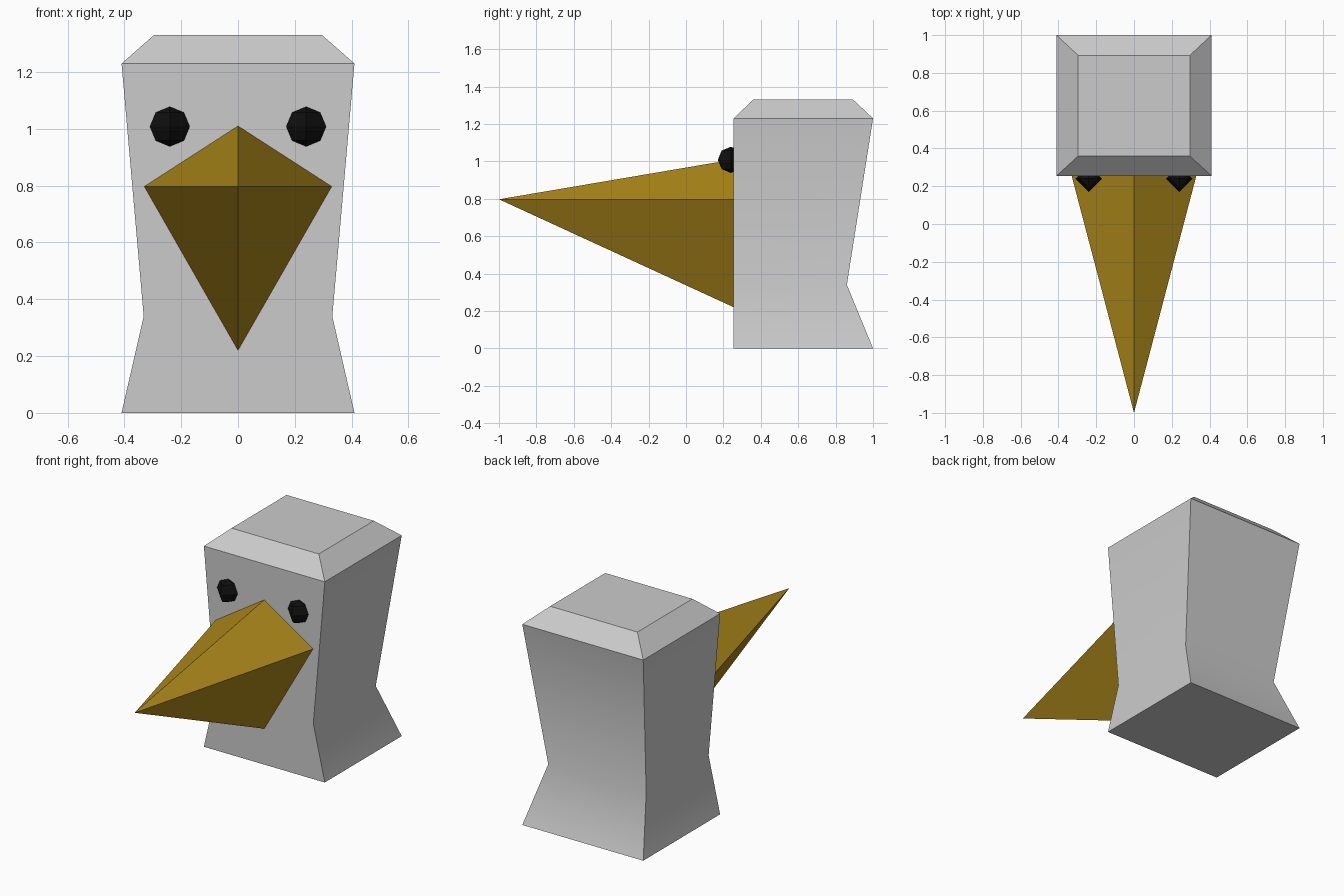
import bpy, bmesh, math

if "Cube" in bpy.data.objects:
    bpy.data.objects.remove(bpy.data.objects["Cube"])


def paint(obj, name, rgb):
    mat = bpy.data.materials.get(name) or bpy.data.materials.new(name)
    mat.diffuse_color = (*rgb, 1)
    mat.use_nodes = True
    mat.node_tree.nodes["Principled BSDF"].inputs["Base Color"].default_value = mat.diffuse_color
    obj.data.materials.append(mat)


def finish(bm, name):
    bmesh.ops.recalc_face_normals(bm, faces=bm.faces)
    mesh = bpy.data.meshes.new(name)
    bm.to_mesh(mesh)
    bm.free()
    obj = bpy.data.objects.new(name, mesh)
    bpy.context.collection.objects.link(obj)
    return obj


# Body: rectangular sections lofted upward (z, half width, front y, back y)
sections = [(0, 0.41, 0.255, 1.0), (0.34, 0.332, 0.255, 0.86),
            (1.23, 0.41, 0.255, 1.0), (1.33, 0.296, 0.36, 0.893)]
bm = bmesh.new()
rings = [[bm.verts.new(p) for p in ((-w, f, z), (w, f, z), (w, b, z), (-w, b, z))]
         for z, w, f, b in sections]
for lo, hi in zip(rings, rings[1:]):
    for i in range(4):
        j = (i + 1) % 4
        bm.faces.new((lo[i], lo[j], hi[j], hi[i]))
bm.faces.new(rings[0][::-1])
bm.faces.new(rings[-1])
body = finish(bm, "body")
bpy.context.view_layer.objects.active = body
body.select_set(True)
bpy.ops.object.shade_smooth_by_angle(angle=math.radians(40))

# Beak: kite-shaped base drawn forward to a single tip
bm = bmesh.new()
base = [bm.verts.new((x, 0.255, z))
        for x, z in ((0, 1.01), (0.33, 0.797), (0, 0.22), (-0.33, 0.797))]
tip = bm.verts.new((0, -1, 0.797))
for i in range(4):
    bm.faces.new((base[i], base[(i + 1) % 4], tip))
bm.faces.new(base)
paint(finish(bm, "beak"), "beak_yellow", (0.42, 0.25, 0.01))

# Eyes: four-sided low-poly balls half sunk in the face
for side, x in (("left", -0.24), ("right", 0.24)):
    bpy.ops.mesh.primitive_uv_sphere_add(segments=4, ring_count=4, radius=0.07,
                                         location=(x, 0.24, 1.008))
    eye = bpy.context.object
    eye.name = side + "_eye"
    paint(eye, "eye_black", (0.005, 0.005, 0.005))
